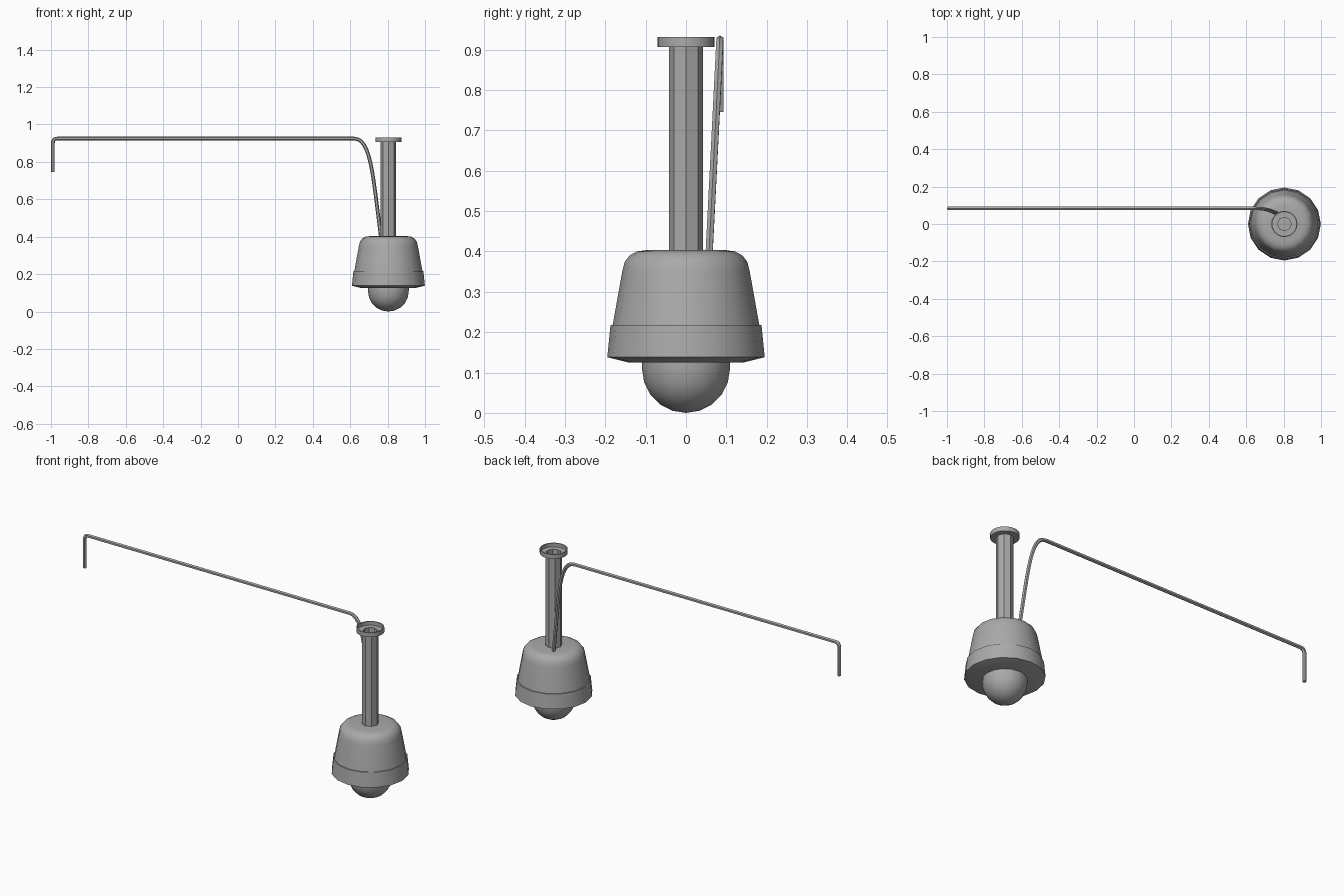
import bpy, bmesh, math
from mathutils import Vector

cube = bpy.data.objects.get("Cube")
if cube:
    bpy.data.objects.remove(cube)

LAMP_X = 0.804


def make_material(name, rgb):
    mat = bpy.data.materials.new(name)
    mat.use_nodes = True
    colour = (*rgb, 1)
    mat.diffuse_color = colour
    mat.node_tree.nodes["Principled BSDF"].inputs["Base Color"].default_value = colour
    return mat


grey = make_material("plain grey", (0.4, 0.4, 0.4))


def finish(obj, angle):
    obj.data.materials.append(grey)
    bpy.ops.object.select_all(action='DESELECT')
    obj.select_set(True)
    bpy.context.view_layer.objects.active = obj
    bpy.ops.object.shade_smooth_by_angle(angle=math.radians(angle))


def lathe(name, profile, sides, angle=35):
    """Revolve (radius, height) points, listed bottom to top outside."""
    bm = bmesh.new()
    rings = []
    for r, z in profile:
        if r == 0:
            rings.append([bm.verts.new((0, 0, z))] * sides)
        else:
            rings.append([bm.verts.new((r * math.cos(math.tau * i / sides),
                                        r * math.sin(math.tau * i / sides), z))
                          for i in range(sides)])
    for low, high in zip(rings, rings[1:]):
        for i in range(sides):
            j = (i + 1) % sides
            corners = list(dict.fromkeys((low[i], low[j], high[j], high[i])))
            bm.faces.new(corners)
    mesh = bpy.data.meshes.new(name)
    bm.to_mesh(mesh)
    bm.free()
    obj = bpy.data.objects.new(name, mesh)
    obj.location.x = LAMP_X
    bpy.context.collection.objects.link(obj)
    finish(obj, angle)
    return obj


# Rounded housing with a slightly wider skirt around its base
lathe("housing", [(0.182, 0.216), (0.158, 0.35), (0.152, 0.374), (0.14, 0.39),
                  (0.122, 0.4), (0.1, 0.403), (0, 0.403)], 16, 50)
lathe("skirt", [(0, 0.125), (0.143, 0.125), (0.195, 0.138), (0.187, 0.218),
                (0.18, 0.218)], 16)

# Camera bubble: a short collar above a half sphere
R = 0.109
bubble = [(R * math.sin(a), R * (1 - math.cos(a)))
          for a in (math.pi / 2 * i / 5 for i in range(6))]
lathe("bubble", [(0, 0)] + bubble[1:] + [(R, 0.13)], 16, 50)

# Hollow eight-sided pole and the shallow mounting cup on top
lathe("pole", [(0.042, 0.4), (0.042, 0.911), (0.036, 0.911), (0.036, 0.4)], 8, 20)
lathe("mounting_cup", [(0.038, 0.907), (0.07, 0.907), (0.07, 0.931),
                       (0.064, 0.931), (0.064, 0.911), (0.04, 0.911)], 24)


# Bent cable: hanging end, long straight run, then a sweep down to the housing
def bezier(a, b, c, d, steps):
    a, b, c, d = map(Vector, (a, b, c, d))
    for i in range(steps + 1):
        t = i / steps
        yield (a * (1 - t) ** 3 + b * 3 * t * (1 - t) ** 2
               + c * 3 * t * t * (1 - t) + d * t ** 3)


Y, TOP = 0.084, 0.925
path = [Vector((-0.99, Y, 0.745))]
path += bezier((-0.99, Y, 0.9), (-0.99, Y, 0.917), (-0.982, Y, TOP), (-0.965, Y, TOP), 4)
path += bezier((0.62, Y, TOP), (0.71, Y, TOP), (0.72, 0.075, 0.74), (0.765, 0.057, 0.39), 12)

curve = bpy.data.curves.new("cable", 'CURVE')
curve.dimensions = '3D'
curve.bevel_depth = 0.01
curve.bevel_resolution = 1
curve.use_fill_caps = True
spline = curve.splines.new('POLY')
spline.points.add(len(path) - 1)
for point, co in zip(spline.points, path):
    point.co = (*co, 1)
cable = bpy.data.objects.new("cable", curve)
bpy.context.collection.objects.link(cable)
bpy.ops.object.select_all(action='DESELECT')
cable.select_set(True)
bpy.context.view_layer.objects.active = cable
bpy.ops.object.convert(target='MESH')
cable = bpy.context.view_layer.objects.active
cable.data.materials.clear()
finish(cable, 50)
